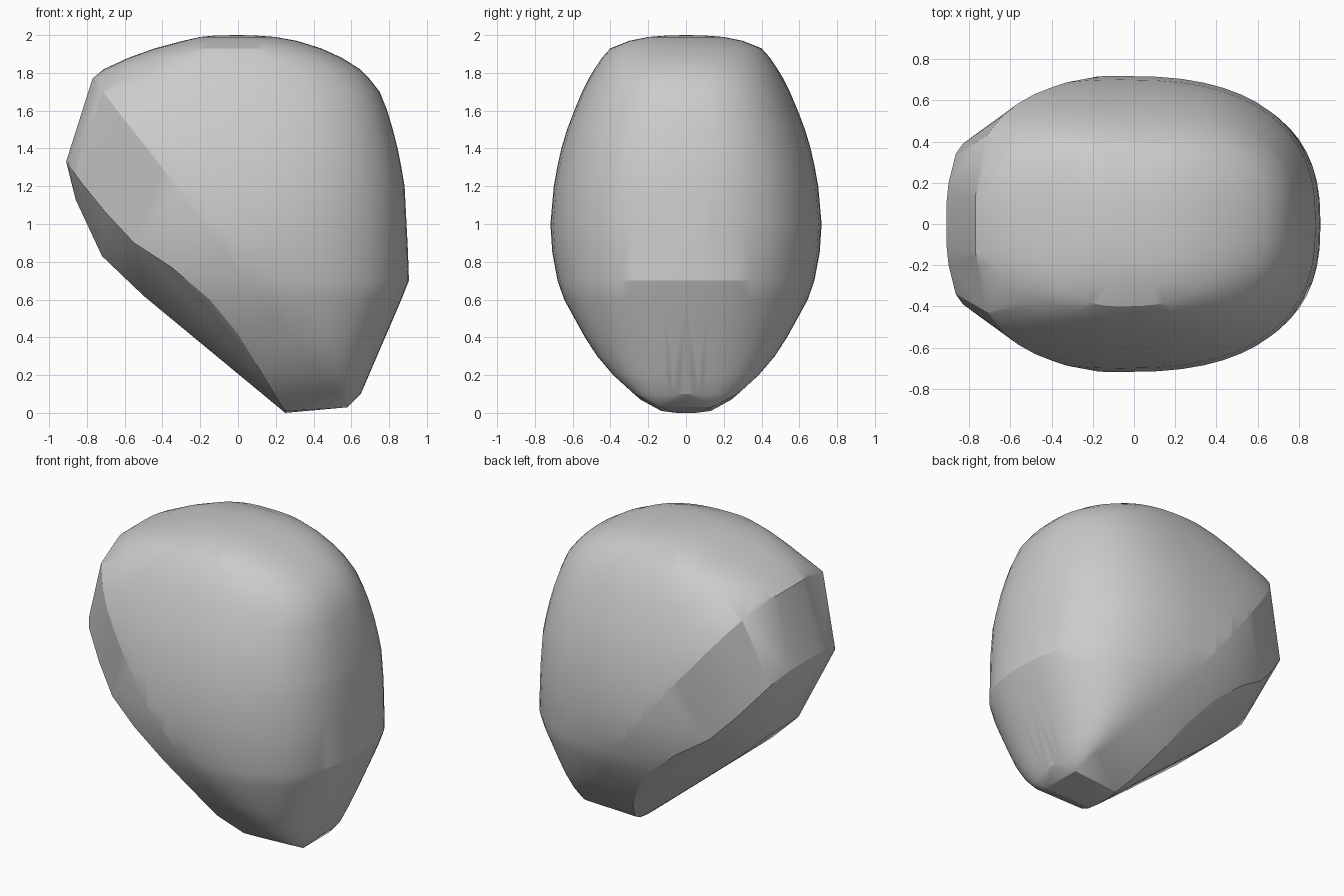
import bpy
import bmesh
import math
from mathutils import Vector

default_cube = bpy.data.objects.get("Cube")
if default_cube:
    bpy.data.objects.remove(default_cube, do_unlink=True)

# Horizontal slices of the shell: height, half width, front reach, rear reach
SLICES = [
    (1.998, .10, .09, -.12), (1.99, .20, .20, -.20), (1.97, .30, .31, -.29),
    (1.93, .40, .44, -.44), (1.88, .445, .55, -.58), (1.82, .485, .645, -.71),
    (1.77, .515, .695, -.78), (1.7, .55, .75, -.95), (1.6, .592, .79, -1.05),
    (1.5, .63, .82, -1.1), (1.4, .66, .845, -1.1), (1.3, .682, .865, -1.05),
    (1.2, .70, .882, -1), (1, .718, .892, -1), (.85, .708, .9, -1),
    (.7, .68, .905, -1), (.6, .645, .865, -1), (.5, .59, .82, -1),
    (.4, .535, .778, -1), (.3, .47, .735, -1), (.2, .385, .693, -1),
    (.1, .275, .65, -1), (.03, .14, .58, -1),
]

# Lower edge of the bevelled band, then the edge of the underside panel
BAND_EDGE = [
    (-.91, .1, 1.33), (-.9, .2, 1.32), (-.865, .34, 1.27), (-.83, .39, 1.22),
    (-.7, .47, 1.06), (-.55, .545, .9), (-.35, .6, .77), (-.15, .585, .6),
    (0, .51, .42), (.12, .39, .22), (.21, .24, .07), (.25, .13, .01),
]
UNDERSIDE = [(-.86, .12, 1.13), (-.72, .16, .83), (-.5, .2, .62),
             (-.1, .17, .29), (.25, .05, 0)]

SQUARENESS = 2.5
STEPS = 14


def rim_x(z):
    """Position of the slanted rim plane at a given height."""
    return .58 - (z - .03) * 1.35 / 1.74


def slice_points(z, width, front, rear):
    """Half of a rounded-box outline, stopped at the rim plane."""
    rim = rim_x(z)
    middle = max(-.05, rim)
    if z > 1.95:
        middle = (front + rear) / 2
    stop = max(rim, rear)
    points = []
    for i in range(STEPS + 1):
        a = math.pi / 2 * i / STEPS
        along = math.sin(a) ** (2 / SQUARENESS)
        across = max(0, math.cos(a)) ** (2 / SQUARENESS) * width
        points.append(Vector((middle + (front - middle) * along, across, z)))
    if stop < middle:
        for i in range(1, STEPS + 1):
            x = middle + (stop - middle) * math.sin(math.pi / 2 * i / STEPS)
            u = min(1, (middle - x) / (middle - rear))
            points.append(Vector((x, width * (1 - u ** SQUARENESS) ** (1 / SQUARENESS), z)))
    return points


def make_material(name, colour):
    mat = bpy.data.materials.new(name)
    mat.use_nodes = True
    mat.diffuse_color = colour
    mat.node_tree.nodes["Principled BSDF"].inputs["Base Color"].default_value = colour
    return mat


# Collect half of the form and mirror it across the middle
half = [p for row in SLICES for p in slice_points(*row)]
half += [Vector(p) for p in BAND_EDGE + UNDERSIDE]
half.append(Vector((0, 0, 2)))

bm = bmesh.new()
for p in half:
    bm.verts.new(p)
    if p.y > .0001:
        bm.verts.new((p.x, -p.y, p.z))
bmesh.ops.remove_doubles(bm, verts=bm.verts[:], dist=.004)

# Wrap the sections in one closed skin
hull = bmesh.ops.convex_hull(bm, input=bm.verts[:])
loose = {v for v in hull["geom_interior"] + hull["geom_unused"]
         if isinstance(v, bmesh.types.BMVert)}
bmesh.ops.delete(bm, geom=list(loose), context='VERTS')
bmesh.ops.recalc_face_normals(bm, faces=bm.faces[:])

mesh = bpy.data.meshes.new("rounded_shell")
bm.to_mesh(mesh)
bm.free()
shell = bpy.data.objects.new("rounded_shell", mesh)
bpy.context.collection.objects.link(shell)
mesh.materials.append(make_material("plain grey", (.6, .6, .6, 1)))

# Smooth the skin but keep the rim crisp
bpy.ops.object.select_all(action='DESELECT')
shell.select_set(True)
bpy.context.view_layer.objects.active = shell
bpy.ops.object.shade_smooth_by_angle(angle=math.radians(20))
